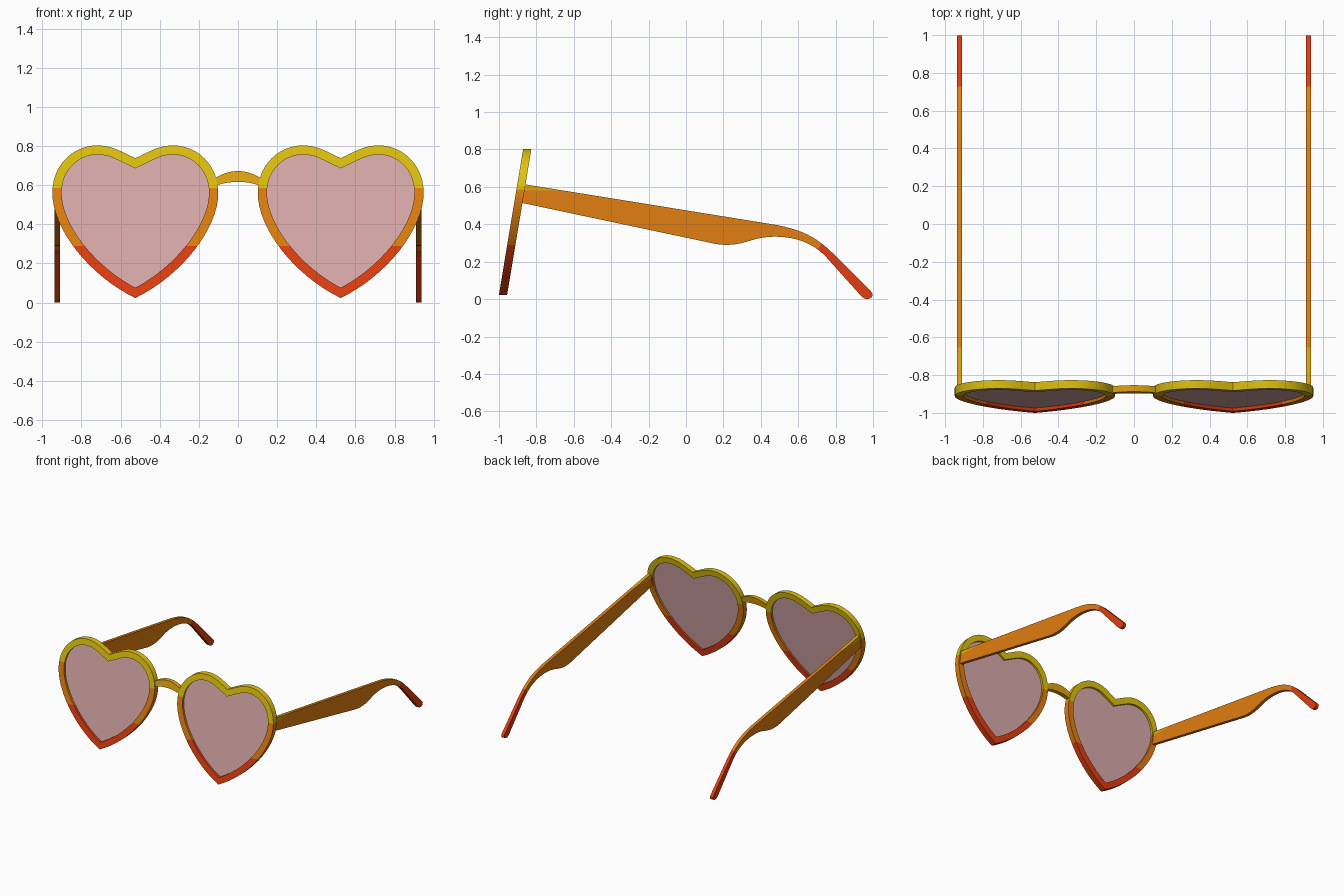
import bpy, bmesh
from mathutils import Vector

if "Cube" in bpy.data.objects:
    bpy.data.objects.remove(bpy.data.objects["Cube"])

# Materials
COLOURS = {
    "yellow": (0.75, 0.54, 0.005), "gold": (0.75, 0.37, 0.005),
    "orange": (0.75, 0.21, 0.005), "red": (0.75, 0.048, 0.005),
    "lens_pink": (0.70, 0.40, 0.40),
}
MATS = {}
for n, c in COLOURS.items():
    MATS[n] = bpy.data.materials.new(n)
    MATS[n].diffuse_color = (*c, 1)


def bezier(a, b, c, d, n=12):
    """Points of a cubic curve, without the last one."""
    a, b, c, d = map(Vector, (a, b, c, d))
    return [a * (1 - t) ** 3 + b * 3 * t * (1 - t) ** 2 + c * 3 * t * t * (1 - t) + d * t ** 3
            for t in (i / n for i in range(n))]


def inset(loop, dist):
    """Mitred inward offset of a counter-clockwise loop."""
    out = []
    for i, p in enumerate(loop):
        d0 = (p - loop[i - 1]).normalized()
        d1 = (loop[(i + 1) % len(loop)] - p).normalized()
        n0, n1 = Vector((-d0.y, d0.x)), Vector((-d1.y, d1.x))
        out.append(p + (n0 + n1) * dist / (1 + n0.dot(n1)))
    return out


def front_plane(half):
    """Map x, z to the backward leaning front, for both surfaces."""
    return [lambda p, s=s: (p.x, -0.982 + 0.166 * p.y + s, p.y) for s in (-half, half)]


def plate(name, outer, maps, mats, rule=None, inner=None, cuts=()):
    """Extruded outline, optionally with a hole, coloured by a face rule."""
    bm = bmesh.new()
    n = len(outer)
    loops = [[[bm.verts.new(m(p)) for p in l] for m in maps]
             for l in ([outer, inner] if inner else [outer])]
    for f, b in loops:
        for i in range(n):
            j = (i + 1) % n
            bm.faces.new((f[i], f[j], b[j], b[i]))
    for k in (0, 1):
        if inner:
            o, q = loops[0][k], loops[1][k]
            for i in range(n):
                j = (i + 1) % n
                bm.faces.new((o[i], o[j], q[j], q[i]))
        else:
            bm.faces.new(loops[0][k])
    for co, no in cuts:
        bmesh.ops.bisect_plane(bm, geom=bm.verts[:] + bm.edges[:] + bm.faces[:],
                               plane_co=co, plane_no=no)
    bmesh.ops.recalc_face_normals(bm, faces=bm.faces[:])
    me = bpy.data.meshes.new(name)
    for m in mats:
        me.materials.append(MATS[m])
    if rule:
        for f in bm.faces:
            f.material_index = mats.index(rule(f.calc_center_median(), f.normal))
    bm.to_mesh(me)
    bm.free()
    ob = bpy.data.objects.new(name, me)
    bpy.context.collection.objects.link(ob)
    bpy.context.view_layer.objects.active = ob
    ob.select_set(True)
    bpy.ops.object.shade_smooth_by_angle(angle=0.5)
    ob.select_set(False)
    return ob


# Heart outline: right half, then its mirror image
half = (bezier((0, 0.023), (0.24, 0.14), (0.424, 0.38), (0.424, 0.56), 16)
        + bezier((0.424, 0.56), (0.424, 0.71), (0.31, 0.803), (0.195, 0.803), 14)
        + bezier((0.195, 0.803), (0.12, 0.803), (0.08, 0.775), (0, 0.738), 8)
        + [Vector((0, 0.738))])
heart = half + [Vector((-p.x, p.y)) for p in reversed(half[1:-1])]


def rim_rule(c, n):
    return "red" if c.z < 0.29 else "orange" if c.z < 0.585 else "yellow"


# Temple outline in y, z
temple = ([Vector((-0.87, 0.615))]
          + bezier((0.45, 0.402), (0.62, 0.375), (0.70, 0.33), (0.79, 0.24))
          + [Vector((0.79, 0.24))]
          + bezier((0.985, 0.045), (1.02, 0.015), (0.97, -0.022), (0.935, 0.018))
          + [Vector((0.935, 0.018))]
          + bezier((0.74, 0.235), (0.64, 0.335), (0.50, 0.34), (0.42, 0.33))
          + bezier((0.42, 0.33), (0.33, 0.32), (0.27, 0.265), (0.12, 0.303))
          + [Vector((0.12, 0.303)), Vector((-0.885, 0.516))])
TIP_CO, TIP_NO = Vector((0, 0.715, 0.28)), Vector((0, 0.8, -0.6))


def temple_rule(c, n):
    if (c - TIP_CO).dot(TIP_NO) > 0:
        return "red"
    return "gold" if c.z > 0.58 else "orange"


# Rims, lenses and temples on both sides
for side, s in (("right", 1), ("left", -1)):
    move = Vector((0.525 * s, 0))
    outline = [p + move for p in heart]
    plate(side + "_rim", outline, front_plane(0.022), ["yellow", "orange", "red"],
          rim_rule, inset(outline, 0.047),
          [((0, 0, 0.29), (0, 0, 1)), ((0, 0, 0.585), (0, 0, 1))])
    plate(side + "_lens", inset(outline, 0.043), front_plane(0.005), ["lens_pink"])
    plate(side + "_temple", temple,
          [lambda p, x=x: (x * s, p.x, p.y) for x in (0.911, 0.937)],
          ["orange", "gold", "red"], temple_rule, None,
          [(TIP_CO, TIP_NO), ((0, 0, 0.58), (0, 0, 1))])

# Arched bridge
xs = [-0.13 + 0.26 * i / 16 for i in range(17)]
bridge = ([Vector((x, 0.617 - 1.5 * x * x)) for x in xs]
          + [Vector((x, 0.672 - 2.6 * x * x)) for x in reversed(xs)])
plate("bridge", bridge, front_plane(0.017), ["gold"])

for m in bpy.data.materials:
    if m.users and not m.is_grease_pencil:
        m.use_nodes = True
        m.node_tree.nodes["Principled BSDF"].inputs["Base Color"].default_value = m.diffuse_color
